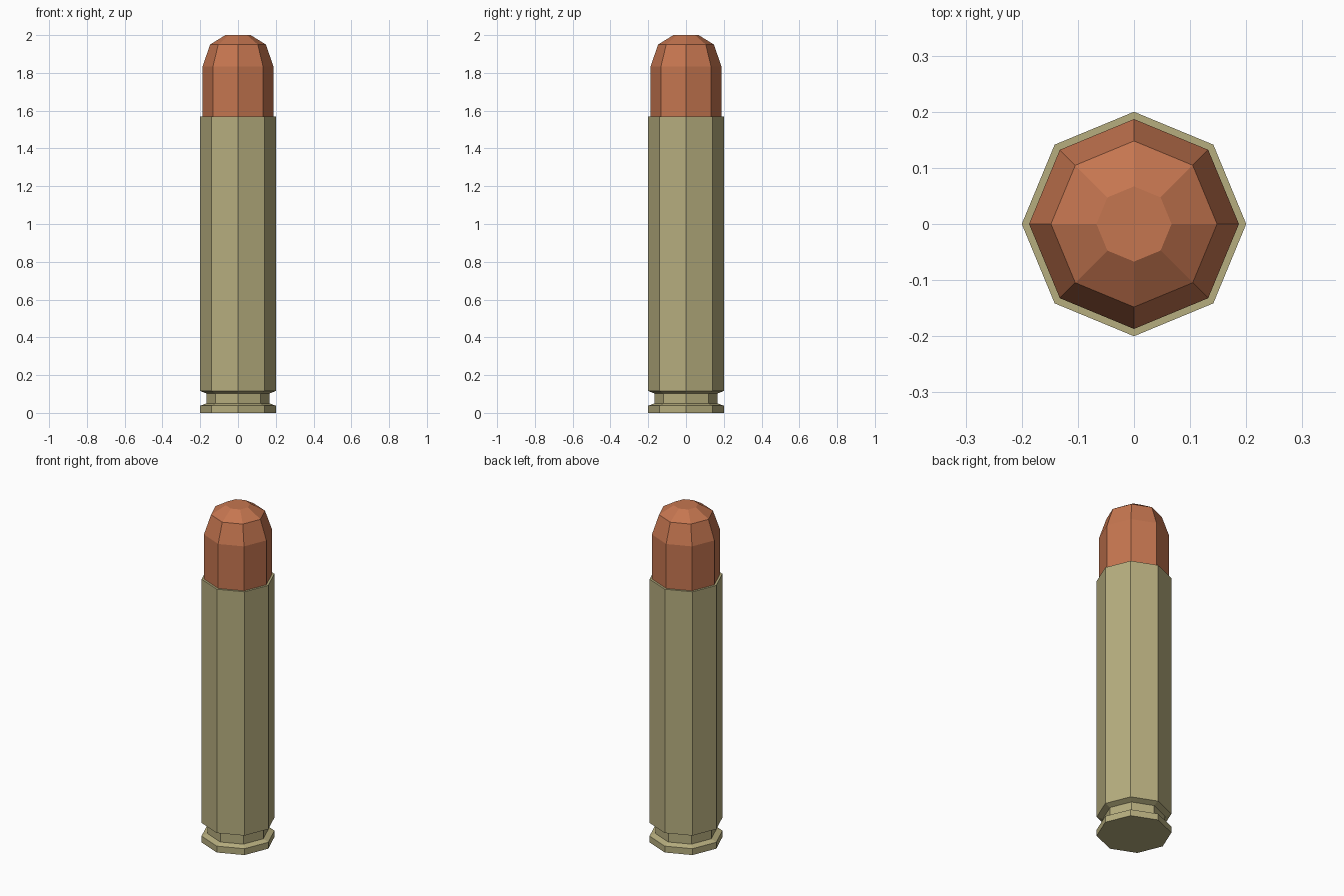
import bpy, bmesh
from math import cos, sin, pi

if "Cube" in bpy.data.objects:
    bpy.data.objects.remove(bpy.data.objects["Cube"])

SIDES = 8


def lathe(name, profile, color):
    """Flat-shaded octagonal solid from (radius, z) points, capped at both ends."""
    bm = bmesh.new()
    rings = [[bm.verts.new((r * cos(2 * pi * i / SIDES), r * sin(2 * pi * i / SIDES), z))
              for i in range(SIDES)] for r, z in profile]
    for low, high in zip(rings, rings[1:]):
        for i in range(SIDES):
            j = (i + 1) % SIDES
            bm.faces.new((low[i], low[j], high[j], high[i]))
    bm.faces.new(rings[0][::-1])
    bm.faces.new(rings[-1])
    mesh = bpy.data.meshes.new(name)
    bm.to_mesh(mesh)
    bm.free()
    mat = bpy.data.materials.new(name + "_material")
    mat.diffuse_color = color
    mat.use_nodes = True
    mat.node_tree.nodes["Principled BSDF"].inputs["Base Color"].default_value = mat.diffuse_color
    mesh.materials.append(mat)
    obj = bpy.data.objects.new(name, mesh)
    bpy.context.collection.objects.link(obj)
    return obj


# Brass case: rim, extractor groove, long straight wall
lathe("case", [(0.2, 0), (0.2, 0.038), (0.167, 0.05), (0.167, 0.103),
               (0.2, 0.116), (0.2, 1.57)], (0.47, 0.42, 0.21, 1))

# Copper tip: straight shank seated in the case, rounded flat nose
lathe("tip", [(0.187, 1.5), (0.187, 1.835), (0.148, 1.95), (0.067, 2.0)],
      (0.56, 0.18, 0.08, 1))
